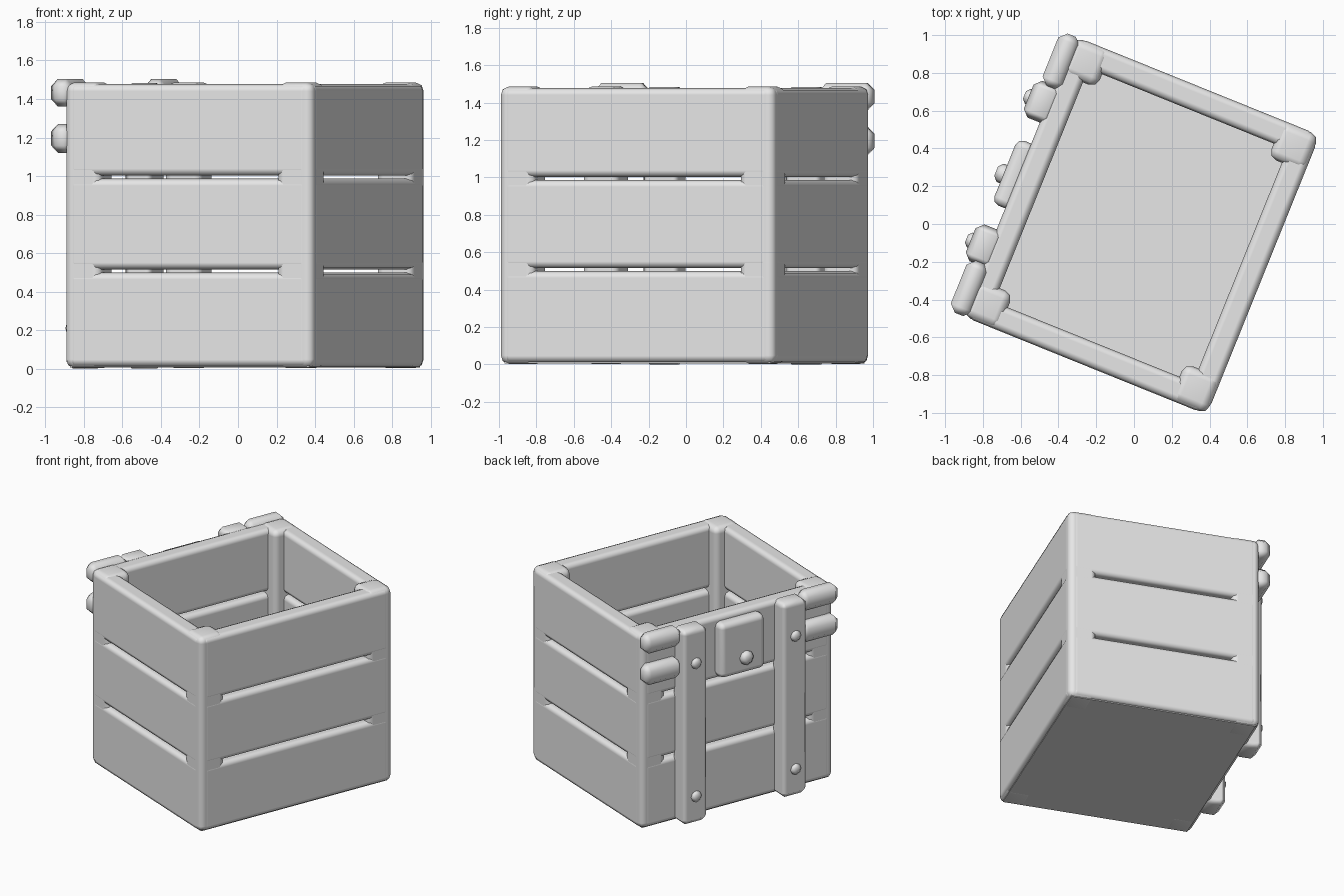
import bpy, bmesh, math
from mathutils import Matrix, Vector

cube = bpy.data.objects.get("Cube")
if cube:
    bpy.data.objects.remove(cube, do_unlink=True)

GREY = (0.8, 0.8, 0.8, 1)
mat = bpy.data.materials.new("plain grey")
mat.use_nodes = True
mat.diffuse_color = GREY
mat.node_tree.nodes["Principled BSDF"].inputs["Base Color"].default_value = GREY

# The whole crate is turned on its base
PLACE = Matrix.Translation((0.036, -0.008, 0)) @ Matrix.Rotation(math.radians(-22), 4, "Z")


def finish(name, bm):
    mesh = bpy.data.meshes.new(name)
    bm.to_mesh(mesh)
    bm.free()
    mesh.materials.append(mat)
    obj = bpy.data.objects.new(name, mesh)
    bpy.context.collection.objects.link(obj)
    obj.matrix_world = PLACE
    bpy.ops.object.select_all(action="DESELECT")
    obj.select_set(True)
    bpy.context.view_layer.objects.active = obj
    bpy.ops.object.shade_smooth_by_angle(angle=math.radians(50))
    # Keep the broad faces flat and let only the bevels blend
    normals = obj.modifiers.new("flat broad faces", "WEIGHTED_NORMAL")
    normals.keep_sharp = True
    normals.weight = 100
    return obj


def box(name, lo, hi, bevel=0.03, segments=2):
    lo, hi = Vector(lo), Vector(hi)
    bm = bmesh.new()
    bmesh.ops.create_cube(bm, size=1)
    for v in bm.verts:
        v.co = (lo + hi) / 2 + v.co * (hi - lo)
    if bevel:
        bmesh.ops.bevel(bm, geom=bm.edges[:], offset=bevel, segments=segments,
                        profile=0.5, affect="EDGES")
    return finish(name, bm)


def bolt(name, x, y, z, radius, depth):
    # Low dome with its axis along x, pointing away from the crate
    bm = bmesh.new()
    m = Matrix.Translation((x, y, z)) @ Matrix.Rotation(-math.pi / 2, 4, "Y")
    bmesh.ops.create_cone(bm, cap_ends=True, segments=8, radius1=radius,
                          radius2=radius, depth=depth, matrix=m)
    rim = [e for e in bm.edges if all(v.co.x < x for v in e.verts)]
    bmesh.ops.bevel(bm, geom=rim, offset=radius * 0.45, segments=1,
                    profile=0.5, affect="EDGES")
    return finish(name, bm)


W, D, T = 0.70, 0.798, 0.132   # half width, half depth, wall thickness
POST = 0.21
LEVELS = ((0.01, 0.499), (0.515, 0.986), (1.002, 1.477))

# Floor
box("floor", (-W + 0.03, -D + 0.03, 0.006), (W - 0.03, D - 0.03, 0.09), 0)

# Plank walls, three boards high, running almost to the corners
for i, (z0, z1) in enumerate(LEVELS):
    for side, s in (("right", 1), ("left", -1)):
        xs = sorted((s * W, s * (W - T)))
        box(f"{side}_plank_{i}", (xs[0], -D + 0.03, z0), (xs[1], D - 0.03, z1), 0.036)
    for side, s in (("back", 1), ("front", -1)):
        ys = sorted((s * D, s * (D - T)))
        box(f"{side}_plank_{i}", (-W + 0.03, ys[0], z0), (W - 0.03, ys[1], z1), 0.036)

# Corner posts, set a hair behind the plank faces
for sx in (-1, 1):
    for sy in (-1, 1):
        xs = sorted((sx * (W - 0.003), sx * (W - POST)))
        ys = sorted((sy * (D - 0.003), sy * (D - POST)))
        box(f"corner_post_{sx}_{sy}", (xs[0], ys[0], 0.003), (xs[1], ys[1], 1.486), 0.045)

# Latch side: upright bars with bolts, and hinge blocks at the corners
for end, s in (("back", 1), ("front", -1)):
    ys = sorted((s * 0.305, s * 0.515))
    box(f"{end}_upright_bar", (-0.806, ys[0], 0), (-0.65, ys[1], 1.483), 0.036, 1)
    for z in (0.21, 1.225):
        bolt(f"{end}_bar_bolt", -0.8, s * 0.41, z, 0.042, 0.06)
    ys = sorted((s * 0.5, s * 0.797))
    for z0, z1 in ((1.12, 1.27), (1.36, 1.505)):
        box(f"{end}_hinge_block", (-0.778, ys[0], z0), (-0.655, ys[1], z1), 0.038, 1)

# Latch plate and its bolt
box("latch_plate", (-0.776, -0.185, 1.025), (-0.655, 0.185, 1.44), 0.04)
bolt("latch_bolt", -0.778, -0.02, 1.15, 0.052, 0.08)
